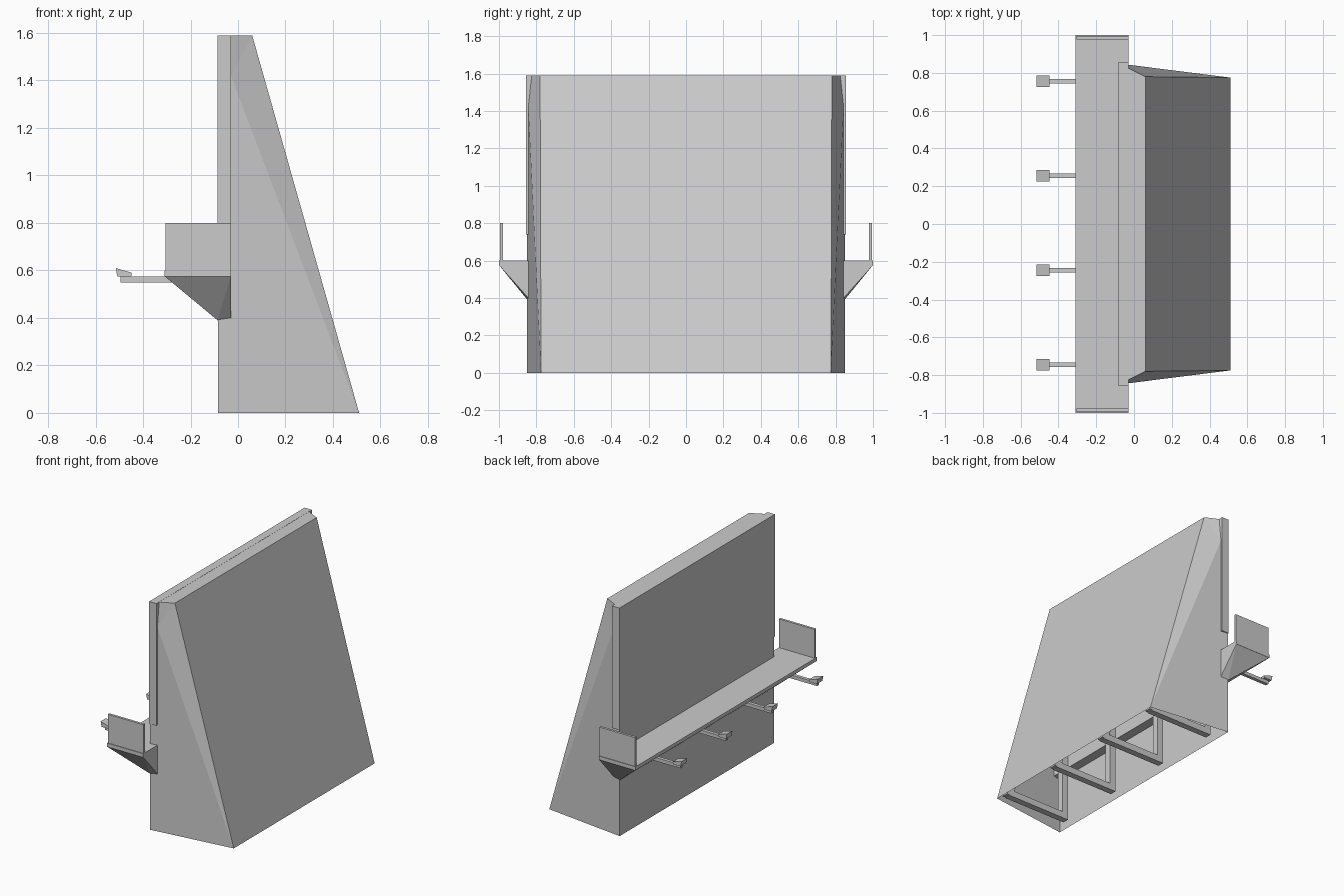
import bpy
import bmesh
from mathutils import Vector

cube = bpy.data.objects.get("Cube")
if cube:
    bpy.data.objects.remove(cube, do_unlink=True)

grey = bpy.data.materials.new("plain grey")
grey.use_nodes = True
GREY = (0.6, 0.6, 0.6, 1)
grey.diffuse_color = GREY
grey.node_tree.nodes["Principled BSDF"].inputs["Base Color"].default_value = GREY


def finish(name, bm):
    bmesh.ops.remove_doubles(bm, verts=bm.verts[:], dist=0.0001)
    bmesh.ops.recalc_face_normals(bm, faces=bm.faces[:])
    mesh = bpy.data.meshes.new(name)
    bm.to_mesh(mesh)
    bm.free()
    mesh.materials.append(grey)
    obj = bpy.data.objects.new(name, mesh)
    bpy.context.collection.objects.link(obj)
    return obj


def face(bm, *points):
    bm.faces.new([bm.verts.new(p) for p in points])


def box(name, low, high):
    bm = bmesh.new()
    bmesh.ops.create_cube(bm, size=1)
    low, high = Vector(low), Vector(high)
    for v in bm.verts:
        v.co = (low + high) / 2 + v.co * (high - low)
    return finish(name, bm)


def extrude_profile(name, profile, y, width):
    """Extrude an x-z outline along y."""
    bm = bmesh.new()
    near = [bm.verts.new((x, y - width / 2, z)) for x, z in profile]
    base = bm.faces.new(near)
    result = bmesh.ops.extrude_face_region(bm, geom=[base])
    moved = [g for g in result["geom"] if isinstance(g, bmesh.types.BMVert)]
    bmesh.ops.translate(bm, verts=moved, vec=(0, width, 0))
    return finish(name, bm)


# Hollow tapered housing, open underneath
FRONT, TOP = -0.084, 1.589
bm = bmesh.new()
ends = []
for s in (-1, 1):
    foot = (FRONT, 0.85 * s, 0)
    heel = (0.51, 0.775 * s, 0)
    shoulder = (FRONT, 0.85 * s, 1.42)
    notch = (-0.03, 0.843 * s, 1.42)
    top_front = (FRONT, 0.825 * s, TOP)
    top_mid = (-0.03, 0.825 * s, TOP)
    top_back = (0.06, 0.78 * s, TOP)
    face(bm, foot, heel, notch, shoulder)
    face(bm, notch, heel, top_back)
    face(bm, notch, top_back, top_mid)
    face(bm, shoulder, notch, top_mid, top_front)
    ends.append((foot, heel, shoulder, top_front, top_mid, top_back))
a, b = ends
face(bm, a[0], a[2], a[3], b[3], b[2], b[0])
face(bm, a[1], b[1], b[5], a[5])
face(bm, a[3], a[4], a[5], b[5], b[4], b[3])
finish("housing", bm)

# Display panel across the upper face
box("display_panel", (-0.086, -0.855, 0.74), (-0.03, 0.855, 1.59))

# Walkway with end plates and tapered support
box("walkway", (-0.31, -1, 0.575), (-0.03, 1, 0.6))
for side, s in (("left", 1), ("right", -1)):
    y0, y1 = sorted((0.978 * s, 0.995 * s))
    box(f"{side}_end_plate", (-0.305, y0, 0.6), (-0.03, y1, 0.8))
bm = bmesh.new()
for x, y, z in ((-0.31, 1, 0.576), (-0.03, 1, 0.576),
                (-0.086, 0.848, 0.39), (-0.03, 0.843, 0.4)):
    for s in (-1, 1):
        bm.verts.new((x, y * s, z))
bmesh.ops.convex_hull(bm, input=bm.verts[:])
finish("walkway_support", bm)

# Lamps on arms
for i in range(4):
    y = -0.745 + 0.5 * i
    box(f"lamp_arm_{i + 1}", (-0.495, y - 0.012, 0.55), (-0.24, y + 0.012, 0.574))
    extrude_profile(f"lamp_head_{i + 1}",
                    [(-0.508, 0.574), (-0.45, 0.574), (-0.447, 0.59), (-0.515, 0.61)],
                    y, 0.06)

# Inner triangular frames
for i in range(4):
    y = -0.72 + 0.48 * i
    w = 0.045
    box(f"frame_beam_{i + 1}", (-0.02, y - w / 2, 0.005), (0.47, y + w / 2, 0.05))
    box(f"frame_post_{i + 1}", (-0.025, y - w / 2, 0.005), (0.02, y + w / 2, 1.56))
    extrude_profile(f"frame_brace_{i + 1}",
                    [(0.44, 0.01), (0.49, 0.01), (0.05, 1.56), (0, 1.56)], y, w)
